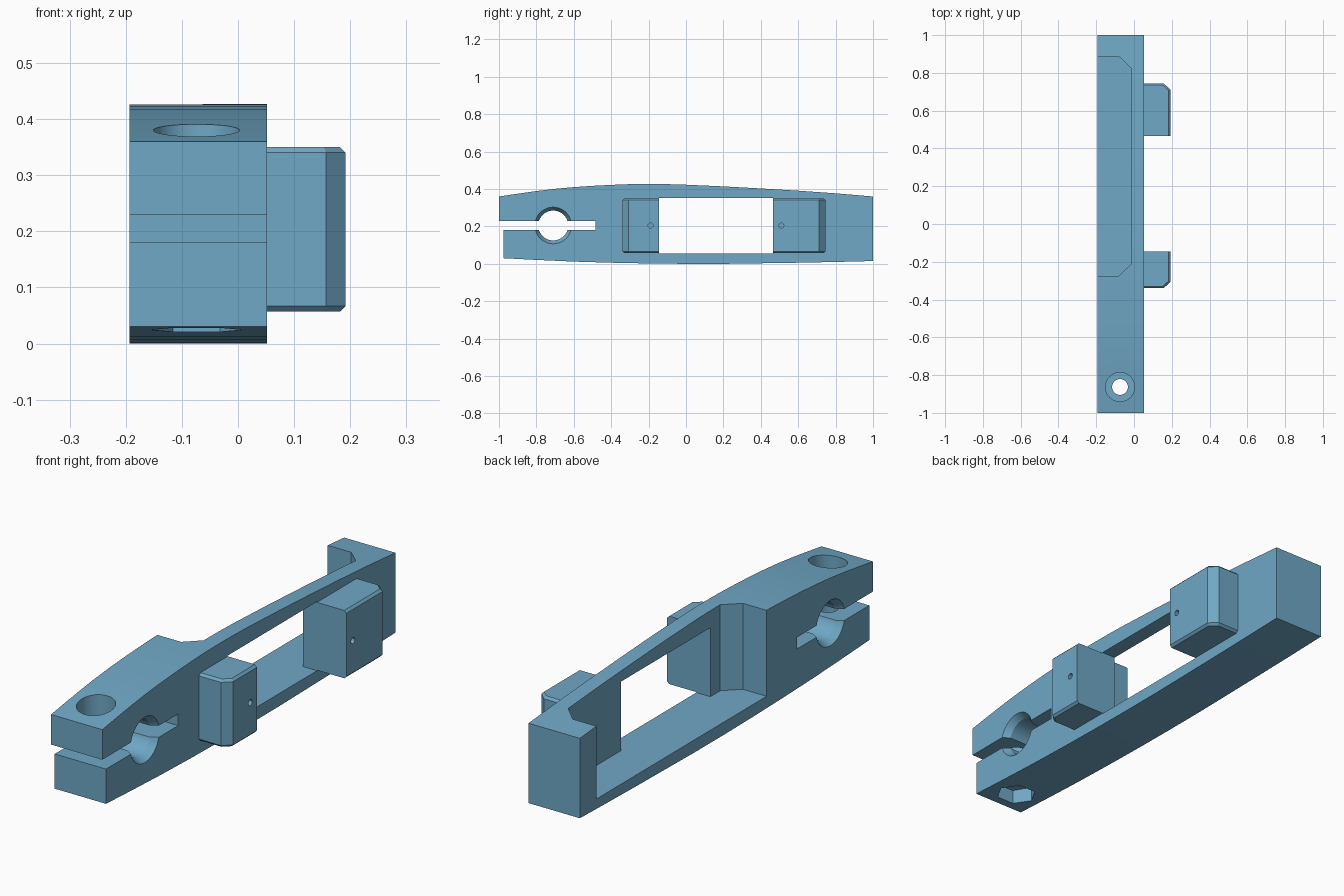
import bpy, bmesh, math
from mathutils import Vector

if "Cube" in bpy.data.objects:
    bpy.data.objects.remove(bpy.data.objects["Cube"])

blue = bpy.data.materials.new("steel_blue")
blue.diffuse_color = (0.162, 0.392, 0.565, 1)
blue.use_nodes = True
blue.node_tree.nodes["Principled BSDF"].inputs["Base Color"].default_value = blue.diffuse_color


def loft(name, loops):
    """Closed solid through a stack of matching point loops."""
    bm = bmesh.new()
    rings = [[bm.verts.new(p) for p in loop] for loop in loops]
    n = len(rings[0])
    for a, b in zip(rings, rings[1:]):
        for i in range(n):
            j = (i + 1) % n
            bm.faces.new((a[i], a[j], b[j], b[i]))
    bm.faces.new(rings[0][::-1])
    bm.faces.new(rings[-1])
    bmesh.ops.recalc_face_normals(bm, faces=bm.faces)
    mesh = bpy.data.meshes.new(name)
    bm.to_mesh(mesh)
    bm.free()
    ob = bpy.data.objects.new(name, mesh)
    bpy.context.collection.objects.link(ob)
    mesh.materials.append(blue)
    return ob


def turned(name, axis, centre, stations, sides=48):
    """Round or faceted solid along x or z from (position, radius) stations."""
    loops = []
    for pos, r in stations:
        loop = []
        for i in range(sides):
            a = 2 * math.pi * i / sides
            u, v = centre[0] + r * math.cos(a), centre[1] + r * math.sin(a)
            loop.append((pos, u, v) if axis == "x" else (u, v, pos))
        loops.append(loop)
    return loft(name, loops)


def cut(ob, cutters):
    for c in cutters:
        mod = ob.modifiers.new("cut", "BOOLEAN")
        mod.operation, mod.solver, mod.object = "DIFFERENCE", "EXACT", c
        bpy.context.view_layer.objects.active = ob
        bpy.ops.object.modifier_apply(modifier=mod.name)
        bpy.data.objects.remove(c)


def smooth(ob):
    bpy.ops.object.select_all(action="DESELECT")
    ob.select_set(True)
    bpy.context.view_layer.objects.active = ob
    bpy.ops.object.shade_smooth_by_angle(angle=math.radians(25))


def prism_z(name, pts, z0, z1):
    return loft(name, [[(x, y, z) for x, y in pts] for z in (z0, z1)])


LEFT, RIGHT, OUT = -0.193, 0.052, 0.192

# Arm body: bowed side profile with the clamp slot at the front
top = [(1, .36), (.8, .377), (.6, .391), (.4, .403), (.2, .414), (0, .423),
       (-.1, .426), (-.2, .427), (-.3, .426), (-.4, .422), (-.5, .417),
       (-.6, .41), (-.7, .401), (-.8, .389), (-.9, .375), (-1, .36)]
slot = [(-1, .23), (-.483, .23), (-.483, .18), (-.975, .18)]
bottom = [(-.975, .03), (-.8, .021), (-.6, .012), (-.4, .006), (-.2, .002),
          (0, 0), (.2, 0), (.4, .003), (.6, .006), (.8, .01), (1, .015)]
profile = top + slot + bottom
body = loft("arm_body", [[(x, y, z) for y, z in profile] for x in (LEFT, RIGHT)])

# Recess open to the left and top, with chamfered inner corners
recess = prism_z("recess_cutter",
                 [(-.4, .887), (-.08, .887), (-.015, .825), (-.015, -.212),
                  (-.08, -.274), (-.4, -.274)], .055, .7)
# Window through the remaining wall, level with the recess floor
window = prism_z("window_cutter",
                 [(-.06, -.145), (.2, -.145), (.2, .465), (-.06, .465)], .055, .353)
# Clamp bore, flared at both ends
bore = turned("bore_cutter", "x", (-.71, .205),
              [(LEFT - .02, .11), (LEFT + .03, .08), (RIGHT - .03, .08), (RIGHT + .02, .11)])
# Clamp bolt: through hole, round head seat above, hexagonal nut seat below
bolt_at = (-.074, -.863)
bolt = turned("bolt_cutter", "z", bolt_at, [(-.1, .042), (.6, .042)], 32)
head = turned("head_cutter", "z", bolt_at, [(.30, .077), (.6, .077)])
nut = turned("nut_cutter", "z", bolt_at, [(-.1, .083), (.09, .083)], 6)
cut(body, [recess, window, bore, bolt, head, nut])
smooth(body)


# Side blocks: corner chamfer on the outer end, small chamfers above and below
def block(name, y_in, y_out):
    s = 1 if y_out > y_in else -1
    loops = []
    for z, d in ((.057, .01), (.067, 0), (.34, 0), (.35, .01)):
        e = d * .41
        loops.append([(RIGHT, y_in, z), (OUT - d, y_in, z),
                      (OUT - d, y_out - s * (.033 + e), z),
                      (OUT - .035 - e, y_out - s * d, z),
                      (RIGHT, y_out - s * d, z)])
    ob = loft(name, loops)
    # Small pin hole near the inner edge
    cut(ob, [turned("pin_cutter", "x", (y_in + s * (.045), .205),
                    [(.1, .013), (.3, .013)], 20)])
    smooth(ob)


block("front_block", -.145, -.34)
block("rear_block", .465, .745)
